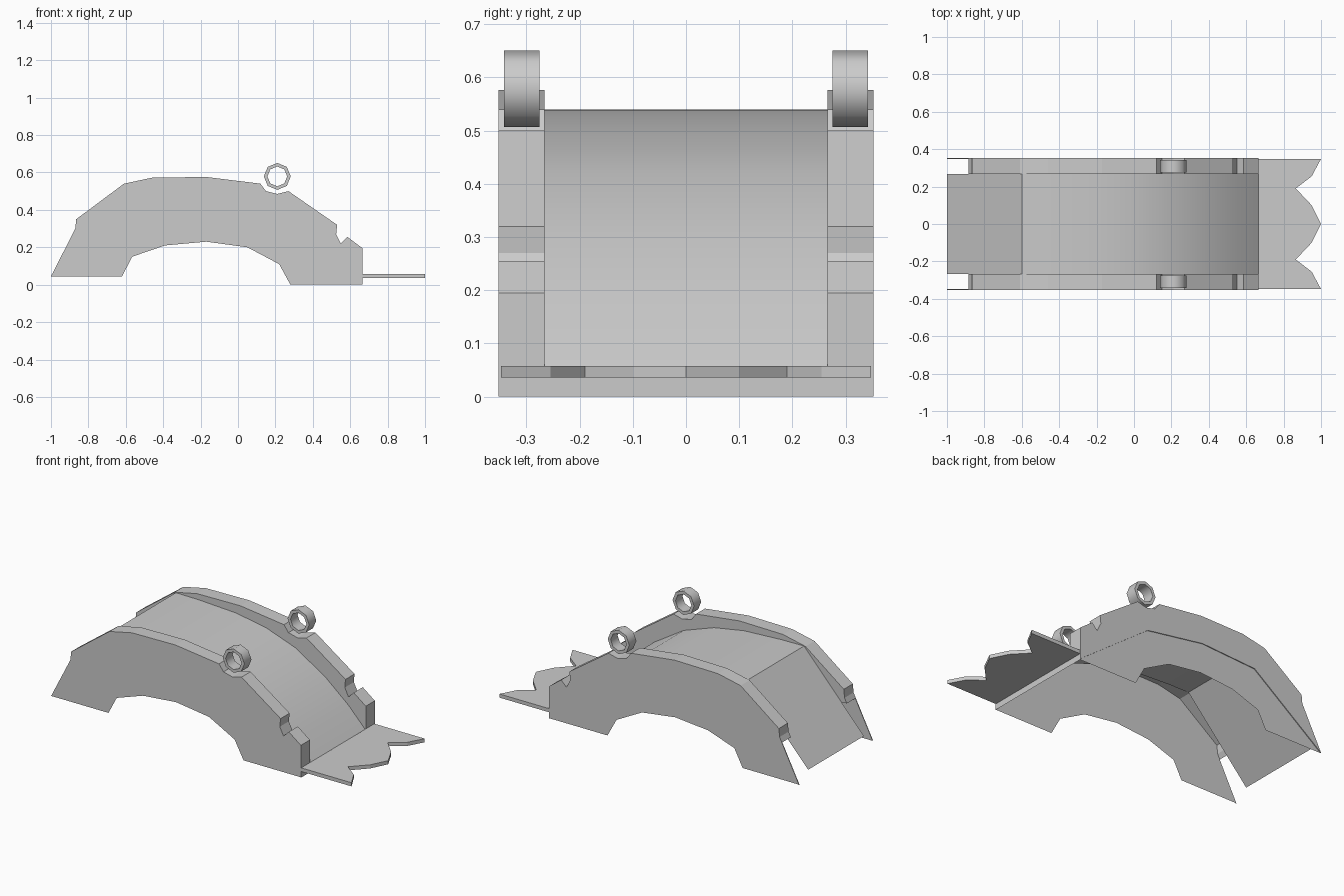
import bpy, bmesh
from math import sin, cos, pi

old = bpy.data.objects.get("Cube")
if old:
    bpy.data.objects.remove(old, do_unlink=True)

grey = bpy.data.materials.new("plain grey")
grey.use_nodes = True
COLOUR = (0.6, 0.6, 0.6, 1)
grey.diffuse_color = COLOUR
grey.node_tree.nodes["Principled BSDF"].inputs["Base Color"].default_value = COLOUR

OUT, SKIN, IN = 0.352, 0.347, 0.266


def finish(name, bm, smooth=None):
    mesh = bpy.data.meshes.new(name)
    bm.to_mesh(mesh)
    bm.free()
    mesh.materials.append(grey)
    ob = bpy.data.objects.new(name, mesh)
    bpy.context.collection.objects.link(ob)
    if smooth:
        bpy.ops.object.select_all(action='DESELECT')
        ob.select_set(True)
        bpy.context.view_layer.objects.active = ob
        bpy.ops.object.shade_smooth_by_angle(angle=smooth)
    return ob


def plate(name, outline, y0, y1):
    """Closed x-z outline, extruded from y0 to y1 (a single sheet if equal)."""
    bm = bmesh.new()
    face = bm.faces.new([bm.verts.new((x, y0, z)) for x, z in outline])
    if y0 != y1:
        new = bmesh.ops.extrude_face_region(bm, geom=[face])["geom"]
        verts = [v for v in new if isinstance(v, bmesh.types.BMVert)]
        bmesh.ops.translate(bm, verts=verts, vec=(0, y1 - y0, 0))
    bmesh.ops.recalc_face_normals(bm, faces=bm.faces)
    return finish(name, bm)


def strip(name, path, y0, y1, smooth=None):
    """Open x-z path, swept from y0 to y1, facing up."""
    bm = bmesh.new()
    rows = [[bm.verts.new((x, y, z)) for y in sorted((y0, y1))] for x, z in path]
    for a, b in zip(rows, rows[1:]):
        bm.faces.new((a[0], b[0], b[1], a[1]))
    return finish(name, bm, smooth)


# Profiles, running from the back to the front
rim = [(-.885, .27), (-.87, .3), (-.865, .35), (-.61, .54), (-.46, .572), (-.17, .576),
       (.12, .54), (.15, .5), (.21, .485), (.27, .5), (.4, .41), (.53, .32),
       (.525, .27), (.55, .22), (.585, .255), (.665, .195), (.665, .005)]
crease = [(-1, .045), (-.54, .39), (-.18, .41), (.2, .35), (.665, .005)]
arch = [(-.62, .045), (-.565, .15), (-.39, .21), (-.17, .23), (.05, .2), (.22, .11), (.28, 0)]
deck = [(-.6, .54), (-.45, .538), (-.2, .525), (0, .49), (.2, .42), (.4, .295), (.55, .17), (.665, .05)]
tail = [(-1, .105), (-.6, .54)]

# Curved deck between the walls, sloping tail panel and front lip
strip("deck", deck, -IN, IN, smooth=0.6)
strip("tail_panel", tail, -IN, IN)
strip("front_lip", [(.665, .055), (.665, 0)], -OUT, OUT)

for side, s in (("left", 1), ("right", -1)):
    # Outer wall: raised upper band over a thin lower skirt
    plate(side + "_upper_wall", crease[:1] + rim + crease[-2:0:-1], s * SKIN, s * OUT)
    plate(side + "_lower_skirt", crease + [(.665, 0)] + arch[::-1], s * SKIN, s * SKIN)
    # Top rim and the inner drop to the deck
    strip(side + "_rim", rim, s * IN, s * OUT)
    plate(side + "_inner_wall", rim[:-1] + deck[::-1] + [(-.85, .268)], s * IN, s * IN)

    # Octagonal ring standing in the rim notch
    bm = bmesh.new()
    loops = []
    for r, y in ((.072, .275), (.072, .342), (.053, .342), (.053, .275)):
        loops.append([bm.verts.new((.21 + r * cos(k * pi / 4), s * y, .579 + r * sin(k * pi / 4)))
                      for k in range(8)])
    for i in range(4):
        a, b = loops[i], loops[(i + 1) % 4]
        for k in range(8):
            n = (k + 1) % 8
            bm.faces.new((a[k], a[n], b[n], b[k]))
    bmesh.ops.recalc_face_normals(bm, faces=bm.faces)
    finish(side + "_ring", bm, smooth=0.9)

# Jagged front tongue
half = [(1, .348), (.95, .255), (.865, .19), (.95, .1)]
edge = [(.665, .348)] + half + [(1, 0)] + [(x, -y) for x, y in half[::-1]] + [(.665, -.348)]
bm = bmesh.new()
face = bm.faces.new([bm.verts.new((x, y, .036)) for x, y in edge])
top = bmesh.ops.extrude_face_region(bm, geom=[face])["geom"]
bmesh.ops.translate(bm, verts=[v for v in top if isinstance(v, bmesh.types.BMVert)], vec=(0, 0, .022))
bmesh.ops.recalc_face_normals(bm, faces=bm.faces)
finish("front_tongue", bm)
